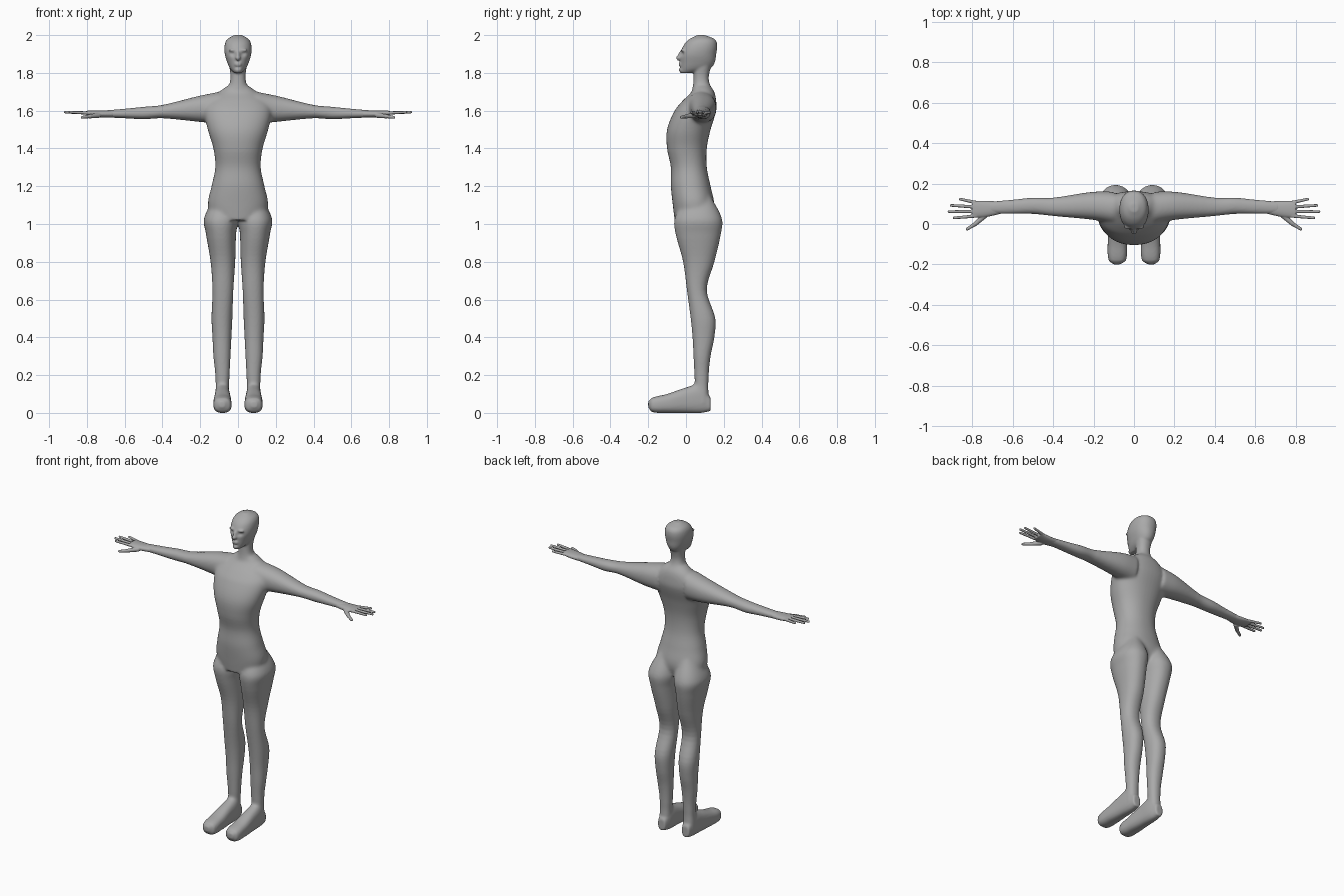
import bpy, bmesh, math
from mathutils import Vector, Matrix

if "Cube" in bpy.data.objects:
    bpy.data.objects.remove(bpy.data.objects["Cube"])

SHADE = (.4, .4, .4, 1)
grey = bpy.data.materials.new("plain grey")
grey.use_nodes = True
grey.diffuse_color = SHADE
grey.node_tree.nodes["Principled BSDF"].inputs["Base Color"].default_value = SHADE

# How a section's position and its two widths map to space, by loft direction
PLACE = {
    "upward": lambda along, a, b: (a, b, along),
    "sideways": lambda along, a, b: (along, a, b),
    "backward": lambda along, a, b: (a, along, b),
}


def smooth_sections(rows, steps):
    """Fill in sections on a smooth curve through the given ones."""
    rows = [Vector(row) for row in rows]
    last = len(rows) - 1

    def slope(i):
        before, after = rows[max(i - 1, 0)], rows[min(i + 1, last)]
        return (after - before) / (after[0] - before[0])

    for i in range(last):
        start, end = rows[i], rows[i + 1]
        gap = end[0] - start[0]
        for step in range(steps):
            u = step / steps
            ease = u * u * (3 - 2 * u)
            bend = slope(i) * (u * (1 - u) ** 2) - slope(i + 1) * (u * u * (1 - u))
            section = start.lerp(end, ease) + bend * gap
            section[0] = start[0] + gap * u
            yield section
    yield rows[last]


def rounded(low, high, wave, power):
    """Point on a squarish ellipse between two limits."""
    swing = math.copysign(abs(wave) ** (2 / power), wave)
    return (low + high) / 2 + (high - low) / 2 * swing


def loft(bm, direction, rows, power=2.2, sides=48, steps=5, sign=1):
    """Closed skin through sections (along, a_low, a_high, b_low, b_high)."""
    rings = []
    for along, a_low, a_high, b_low, b_high in smooth_sections(rows, steps):
        ring = []
        for k in range(sides):
            turn = math.tau * k / sides
            a = rounded(a_low, a_high, math.cos(turn), power)
            b = rounded(b_low, b_high, math.sin(turn), power)
            x, y, z = PLACE[direction](along, a, b)
            ring.append(bm.verts.new((sign * x, y, z)))
        rings.append(ring)
    faces = [bm.faces.new(rings[0]), bm.faces.new(rings[-1])]
    for lower, upper in zip(rings, rings[1:]):
        for k in range(sides):
            faces.append(bm.faces.new((lower[k - 1], lower[k], upper[k], upper[k - 1])))
    bmesh.ops.recalc_face_normals(bm, faces=faces)


def centred_loft(bm, rows):
    """Upright loft through sections (height, half_width, front, back)."""
    loft(bm, "upward", [(z, -half, half, front, back) for z, half, front, back in rows])


def ball(bm, centre, size, tilt=0):
    matrix = Matrix.Translation(centre) @ Matrix.Rotation(tilt, 4, "X") @ Matrix.Diagonal((*size, 1))
    bmesh.ops.create_uvsphere(bm, u_segments=20, v_segments=14, radius=1, matrix=matrix)


def finger(bm, base, tip, thick, thin):
    """Tapered rod with round ends."""
    base, tip = Vector(base), Vector(tip)
    span = tip - base
    aim = span.to_track_quat("Z", "Y").to_matrix().to_4x4()
    bmesh.ops.create_cone(bm, cap_ends=True, segments=16, radius1=thick, radius2=thin,
                          depth=span.length, matrix=Matrix.Translation((base + tip) / 2) @ aim)
    ball(bm, base, [thick] * 3)
    ball(bm, tip, [thin] * 3)


def fuse(name, bm, voxel):
    """Merge the overlapping pieces into a single smooth-shaded skin."""
    rough = bpy.data.meshes.new(name + " pieces")
    bm.to_mesh(rough)
    bm.free()
    obj = bpy.data.objects.new(name, rough)
    bpy.context.collection.objects.link(obj)
    remesh = obj.modifiers.new("Fuse", "REMESH")
    remesh.mode = "VOXEL"
    remesh.voxel_size = voxel
    graph = bpy.context.evaluated_depsgraph_get()
    skin = bpy.data.meshes.new_from_object(obj.evaluated_get(graph))
    obj.modifiers.clear()
    obj.data = skin
    bpy.data.meshes.remove(rough)
    skin.name = name
    skin.materials.clear()
    skin.materials.append(grey)
    for face in skin.polygons:
        face.use_smooth = True
    return obj


def relax(obj, rounds, group_name=""):
    smooth = obj.modifiers.new("Relax", "SMOOTH")
    smooth.factor = .5
    smooth.iterations = rounds
    smooth.vertex_group = group_name


body = bmesh.new()

# Torso
centred_loft(body, [
    (1.02, .13, -.06, .13), (1.1, .16, -.07, .15), (1.2, .14, -.08, .13), (1.3, .12, -.08, .11),
    (1.4, .13, -.1, .11), (1.5, .16, -.1, .13), (1.6, .18, -.06, .16), (1.65, .16, -.02, .16),
    (1.7, .1, .03, .15), (1.73, .06, .04, .13)])

# Neck
centred_loft(body, [(1.6, .09, 0, .15), (1.7, .06, .03, .14), (1.77, .04, .04, .12), (1.86, .05, .04, .14)])

# Head
centred_loft(body, [
    (1.8, .02, -.03, .04), (1.82, .04, -.03, .12), (1.85, .055, -.03, .15), (1.9, .07, -.03, .16),
    (1.95, .07, -.01, .165), (1.98, .055, .02, .15), (2, .02, .06, .1)])

# Nose bridge, nose tip, lips, chin and brows
ball(body, (0, -.035, 1.89), (.01, .01, .03), tilt=-.3)
ball(body, (0, -.04, 1.88), (.014, .014, .01))
for height in (1.84, 1.85):
    ball(body, (0, -.03, height), (.02, .01, .005))
ball(body, (0, -.025, 1.815), (.02, .013, .012))
for side in (1, -1):
    ball(body, (side * .026, -.015, 1.92), (.025, .012, .008))

for side in (1, -1):
    # Arm
    loft(body, "sideways", [
        (.1, 0, .16, 1.53, 1.7), (.2, .02, .16, 1.54, 1.68), (.4, .04, .13, 1.56, 1.63),
        (.5, .05, .13, 1.555, 1.62), (.6, .05, .12, 1.56, 1.61), (.72, .05, .11, 1.565, 1.6)], sign=side)
    # Leg
    loft(body, "upward", [
        (.05, .05, .12, .05, .12), (.2, .045, .12, .045, .12), (.3, .04, .13, .04, .13),
        (.4, .035, .135, .035, .15), (.5, .03, .14, .025, .155), (.65, .025, .135, .005, .11),
        (.8, .015, .145, -.015, .15), (.95, .01, .17, -.055, .185), (1.03, 0, .18, -.06, .19),
        (1.15, .03, .12, 0, .13)], sign=side)
    # Foot
    loft(body, "backward", [
        (-.2, .07, .1, .03, .06), (-.18, .04, .125, .005, .08), (-.1, .035, .13, 0, .1),
        (0, .04, .125, 0, .135), (.08, .045, .12, 0, .15), (.13, .06, .11, .01, .08)], power=2.6, sign=side)

figure = fuse("body", body, .006)


def bump(value, centre, width):
    return math.exp(-((value - centre) / width) ** 2)


# Eye sockets pressed into the face, soft joins at shoulder, neck, hip and ankle
joins = figure.vertex_groups.new(name="soft joins")
for vert in figure.data.vertices:
    x, y, z = abs(vert.co.x), vert.co.y, vert.co.z
    if y < .04:
        vert.co.y += .01 * bump(x, .027, .014) * bump(z, 1.9, .01)
    softness = bump(x, .17, .09) * bump(z, 1.59, .1) + bump(z, 1.1, .07) + bump(z, .14, .03)
    if x < .2:
        softness += bump(z, 1.72, .04)
    joins.add([vert.index], min(1, softness), "REPLACE")
relax(figure, 40, joins.name)
relax(figure, 4)

# Hands
for side, name in ((1, "left_hand"), (-1, "right_hand")):
    hand = bmesh.new()
    # Palm
    loft(hand, "sideways", [(.66, .05, .11, 1.565, 1.6), (.73, .035, .115, 1.565, 1.6), (.8, .03, .115, 1.575, 1.6)])
    # Fingers, fanned out
    for i, reach in enumerate((.89, .915, .905, .86)):
        finger(hand, (.78, .04 + .022 * i, 1.587), (reach, .03 + .031 * i, 1.592), .009, .007)
    # Thumb
    knuckle = (.785, 0, 1.57)
    finger(hand, (.74, .04, 1.575), knuckle, .014, .011)
    finger(hand, knuckle, (.825, -.025, 1.565), .01, .008)
    bmesh.ops.scale(hand, vec=(side, 1, 1), verts=hand.verts)
    if side < 0:
        bmesh.ops.reverse_faces(hand, faces=hand.faces)
    relax(fuse(name, hand, .003), 5)
